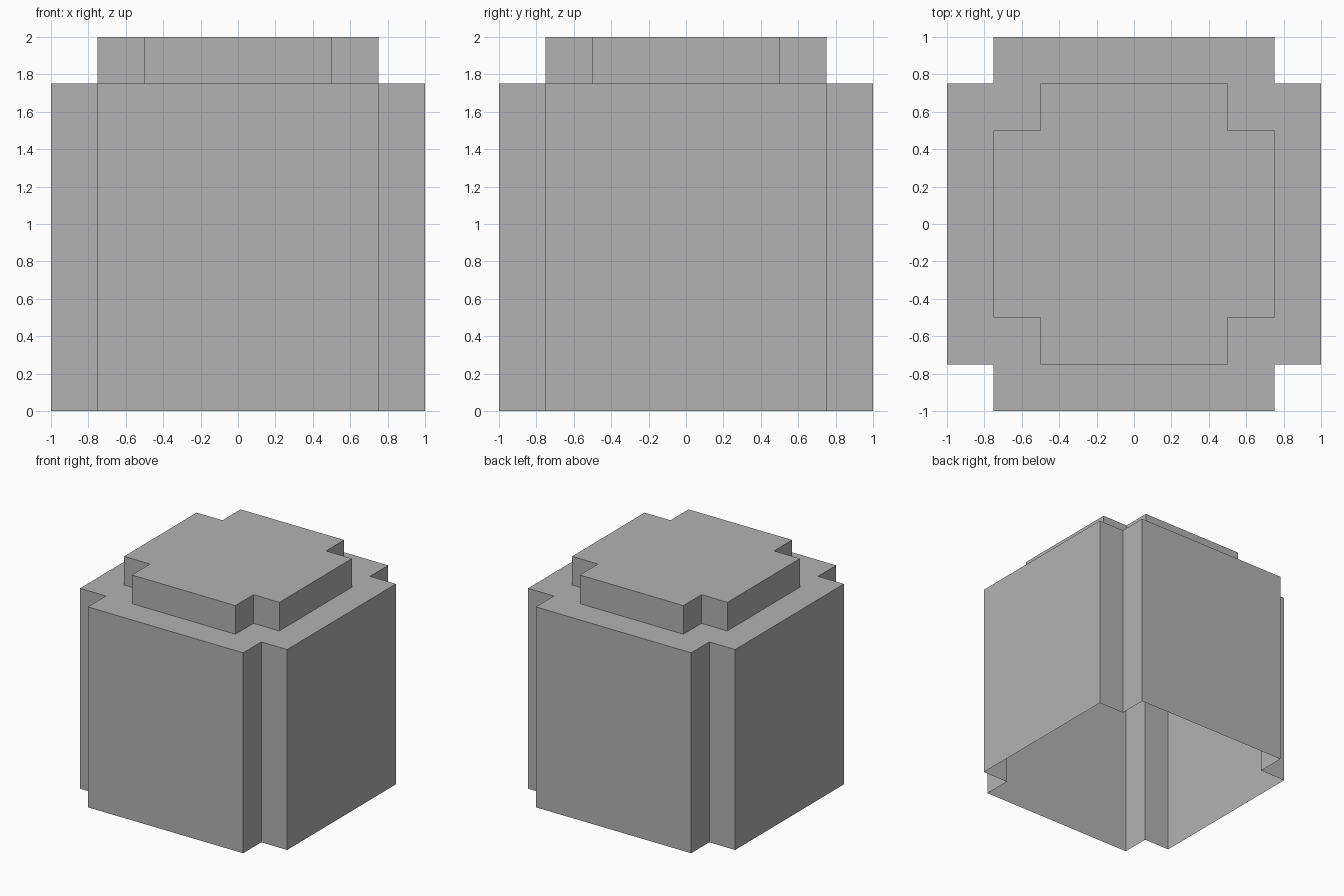
import bpy
import bmesh

cube = bpy.data.objects.get("Cube")
if cube:
    bpy.data.objects.remove(cube, do_unlink=True)

# Single plain grey
grey = bpy.data.materials.new("plain grey")
colour = (0.45, 0.45, 0.45, 1.0)
grey.use_nodes = True
grey.diffuse_color = colour
grey.node_tree.nodes["Principled BSDF"].inputs["Base Color"].default_value = colour


def notched_square(reach, notch):
    """Counter-clockwise square outline with a square notch cut from each corner."""
    points = []
    x, y = 1, 0  # direction of the current arm
    for _ in range(4):
        for along, across in ((reach, -notch), (reach, notch), (notch, notch)):
            points.append((x * along - y * across, y * along + x * across))
        x, y = -y, x
    return points


# Hollow stepped block: walls, shoulder, raised cap; open underneath
levels = [(1.0, 0.75, 0.0), (1.0, 0.75, 1.75), (0.75, 0.5, 1.75), (0.75, 0.5, 2.0)]
bm = bmesh.new()
loops = [[bm.verts.new((x, y, z)) for x, y in notched_square(reach, notch)]
         for reach, notch, z in levels]
for low, high in zip(loops, loops[1:]):
    for i in range(len(low)):
        j = (i + 1) % len(low)
        bm.faces.new((low[i], low[j], high[j], high[i]))
bm.faces.new(loops[-1])

mesh = bpy.data.meshes.new("stepped_block")
bm.to_mesh(mesh)
bm.free()
mesh.materials.append(grey)
block = bpy.data.objects.new("stepped_block", mesh)
bpy.context.collection.objects.link(block)
